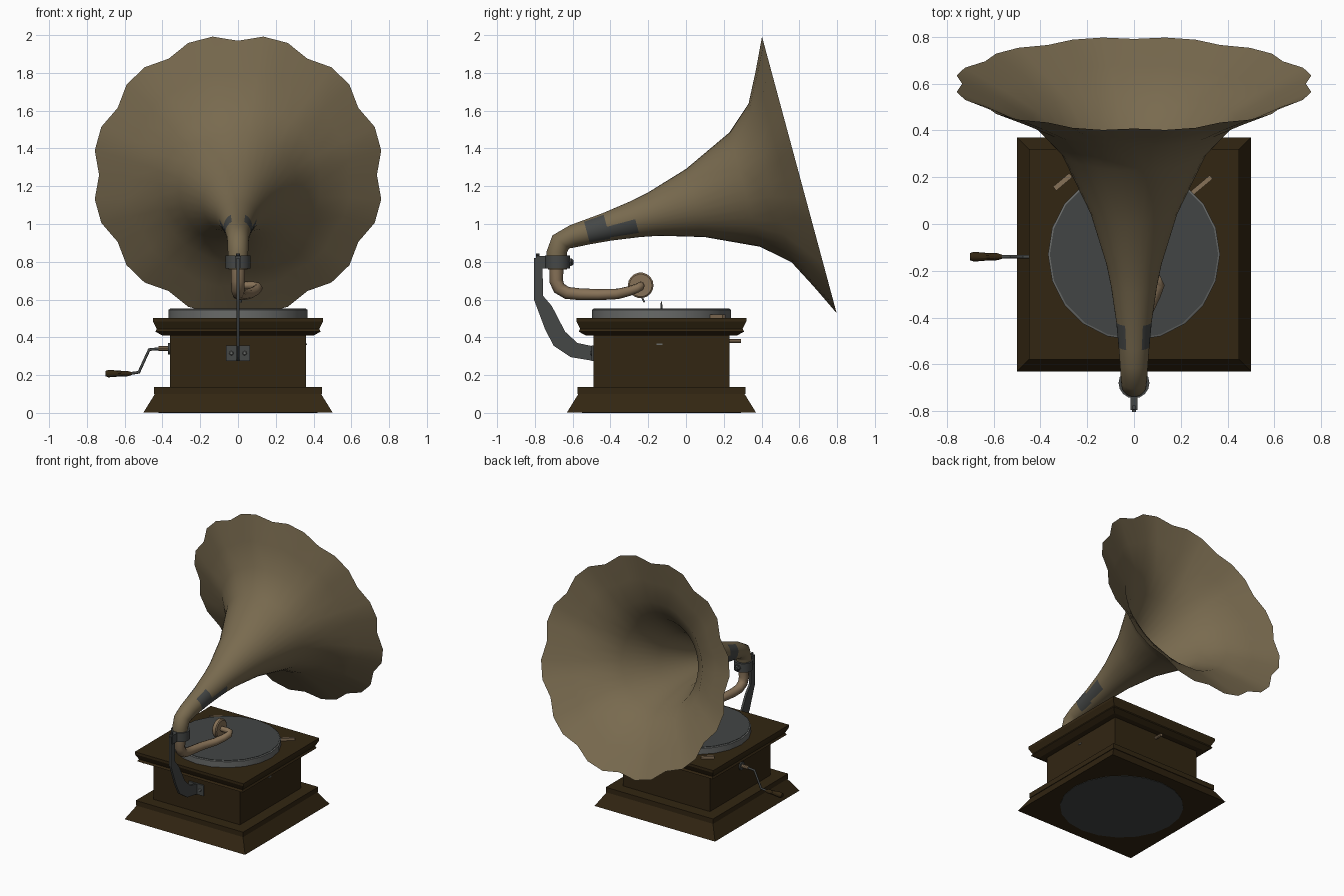
import bpy, bmesh, math
from mathutils import Vector

if "Cube" in bpy.data.objects:
    bpy.data.objects.remove(bpy.data.objects["Cube"])

CY = -0.13  # y centre of the case


def mat(name, r, g, b):
    m = bpy.data.materials.new(name)
    m.diffuse_color = (r, g, b, 1)
    m.use_nodes = True
    m.node_tree.nodes["Principled BSDF"].inputs["Base Color"].default_value = m.diffuse_color
    return m


BRASS = mat("aged_brass", 0.19, 0.145, 0.078)
COPPER = mat("worn_copper", 0.24, 0.165, 0.095)
WOOD = mat("dark_wood", 0.032, 0.019, 0.006)
IRON = mat("dark_iron", 0.06, 0.064, 0.062)
FELT = mat("grey_felt", 0.055, 0.06, 0.059)
STEEL = mat("steel", 0.14, 0.145, 0.14)


def finish(ob, angle=35):
    bpy.ops.object.select_all(action='DESELECT')
    ob.select_set(True)
    bpy.context.view_layer.objects.active = ob
    bpy.ops.object.shade_smooth_by_angle(angle=math.radians(angle))


def loft(name, rings, mats, cap=True, rule=None, angle=35):
    """Skin a list of equally sized closed rings; rule(ring, side) picks a material."""
    bm = bmesh.new()
    vs = [[bm.verts.new(p) for p in ring] for ring in rings]
    n = len(vs[0])
    for i in range(len(vs) - 1):
        for j in range(n):
            k = (j + 1) % n
            f = bm.faces.new((vs[i][j], vs[i][k], vs[i + 1][k], vs[i + 1][j]))
            f.material_index = rule(i, j) if rule else 0
    if cap:
        bm.faces.new(vs[0][::-1])
        bm.faces.new(vs[-1])
    bmesh.ops.recalc_face_normals(bm, faces=bm.faces)
    me = bpy.data.meshes.new(name)
    bm.to_mesh(me)
    bm.free()
    for m in mats:
        me.materials.append(m)
    ob = bpy.data.objects.new(name, me)
    bpy.context.collection.objects.link(ob)
    finish(ob, angle)
    return ob


def lathe(name, profile, m, centre=(0, 0, 0), axis=(0, 0, 1), sides=16, angle=35):
    """Turn (radius, height) pairs about an axis through centre."""
    q = Vector(axis).to_track_quat('Z', 'Y')
    rings = []
    for r, h in profile:
        rings.append([Vector(centre) + q @ Vector((r * math.cos(2 * math.pi * k / sides),
                                                   r * math.sin(2 * math.pi * k / sides), h))
                      for k in range(sides)])
    return loft(name, rings, [m], angle=angle)


def square(name, profile, m):
    """Square moulding from (half width, height) pairs."""
    rings = [[(sx * w, CY + sy * w, z) for sx, sy in ((-1, -1), (1, -1), (1, 1), (-1, 1))]
             for w, z in profile]
    return loft(name, rings, [m], angle=20)


def box(name, c, s, m, rot=0):
    bm = bmesh.new()
    bmesh.ops.create_cube(bm, size=1)
    for v in bm.verts:
        v.co = Vector((v.co.x * s[0], v.co.y * s[1], v.co.z * s[2]))
    me = bpy.data.meshes.new(name)
    bm.to_mesh(me)
    bm.free()
    me.materials.append(m)
    ob = bpy.data.objects.new(name, me)
    ob.location = c
    ob.rotation_euler.z = rot
    bpy.context.collection.objects.link(ob)
    return ob


def tube(name, pts, r, m, taper=1.0):
    cu = bpy.data.curves.new(name, 'CURVE')
    cu.dimensions = '3D'
    cu.bevel_depth, cu.bevel_resolution, cu.use_fill_caps = r, 2, True
    sp = cu.splines.new('POLY')
    sp.points.add(len(pts) - 1)
    for i, p in enumerate(pts):
        sp.points[i].co = (*p, 1)
        sp.points[i].radius = 1 + (taper - 1) * i / (len(pts) - 1)
    cu.materials.append(m)
    ob = bpy.data.objects.new(name, cu)
    bpy.context.collection.objects.link(ob)
    bpy.ops.object.select_all(action='DESELECT')
    ob.select_set(True)
    bpy.context.view_layer.objects.active = ob
    bpy.ops.object.convert(target='MESH')
    finish(bpy.context.view_layer.objects.active, 50)


# Wooden case: stepped plinth, box and cornice
square("case", [(0.5, 0.003), (0.44, 0.1), (0.445, 0.1), (0.445, 0.137), (0.36, 0.137),
                (0.36, 0.41), (0.40, 0.41), (0.438, 0.43), (0.43, 0.445), (0.45, 0.485),
                (0.45, 0.503)], WOOD)
lathe("base_pad", [(0.42, 0), (0.42, 0.004)], FELT, (0, CY, 0), sides=20)

# Turntable with felt top and spindle
lathe("platter", [(0.368, 0.5), (0.368, 0.546), (0.36, 0.55)], STEEL, (0, CY, 0), sides=20)
lathe("platter_felt", [(0.36, 0.549), (0.36, 0.553)], FELT, (0, CY, 0), sides=20)
lathe("spindle", [(0.006, 0.55), (0.003, 0.59)], STEEL, (0, CY, 0), sides=8)

# Horn: elbow stations, then straight flare along a tilted axis to a 12-lobed rim
N = 36
TILT = math.radians(15.1)
stations = [(-0.68, 0.76, 90, 0.05), (-0.685, 0.85, 88, 0.054), (-0.663, 0.905, 52, 0.056),
            (-0.6, 0.935, 15.1, 0.06)]
for t, r in ((-1.165, .066), (-1.055, .076), (-.9, .098), (-.8, .118), (-.57, .187),
             (-.3, .313), (-.161, .44), (-.08, .6), (0, .77)):
    stations.append((0.6 + t * math.cos(TILT), 1.26 + t * math.sin(TILT), 15.1, r))
rings = []
for i, (y, z, deg, r) in enumerate(stations):
    a = math.radians(deg)
    dip = {10: 0.012, 11: 0.028, 12: 0.045}.get(i, 0)  # flute depth near the rim
    ring = []
    for j in range(N):
        u = 2 * math.pi * j / N
        rr = r * (1 - (dip if j % 3 == 0 else 0))
        s = rr * math.sin(u)
        ring.append((rr * math.cos(u), y - s * math.sin(a), z + s * math.cos(a)))
    rings.append(ring)


def worn(i, j):
    s = math.sin(2 * math.pi * (j + 0.5) / N)  # worn patch on both sides of the neck
    return int((i == 4 and abs(s) < 0.85) or (i == 5 and -0.78 < s < 0.0))


loft("horn", rings, [BRASS, IRON], cap=False, rule=worn, angle=60)

# Clamp that holds the horn on the bracket
lathe("clamp_ring", [(0.05, 0.765), (0.066, 0.765), (0.066, 0.832), (0.05, 0.832)],
      IRON, (0, -0.68, 0))
box("clamp_tab", (0, -0.765, 0.798), (0.03, 0.06, 0.065), IRON)
lathe("clamp_bolt", [(0.022, 0), (0.022, 0.02), (0.012, 0.03)], IRON,
      (0, -0.625, 0.798), (0, 1, 0), 6)

# Flat S-shaped bracket and its mounting plate
outline = [(-0.805, 0.82), (-0.805, 0.6), (-0.745, 0.44), (-0.7, 0.355), (-0.61, 0.295),
           (-0.49, 0.275), (-0.49, 0.352), (-0.575, 0.37), (-0.64, 0.43), (-0.71, 0.565),
           (-0.757, 0.62), (-0.76, 0.82)]
loft("bracket", [[(x, y, z) for y, z in outline] for x in (-0.008, 0.008)], [IRON], angle=20)
box("bracket_plate", (0, -0.494, 0.316), (0.125, 0.012, 0.08), IRON)
for sx in (-1, 1):
    lathe("plate_screw", [(0.012, 0), (0.008, 0.006)], STEEL,
          (sx * 0.035, -0.5, 0.316), (0, -1, 0), 8)
lathe("bracket_screw", [(0.006, 0.81), (0.006, 0.83), (0.01, 0.832), (0.01, 0.845)],
      IRON, (0, -0.785, 0), sides=8)

# Tone arm with a side hook into the sound box
tube("tone_arm", [(0, -0.685, 0.77), (0, -0.688, 0.7), (0, -0.672, 0.66), (0, -0.63, 0.635),
                  (0.005, -0.56, 0.628), (0.02, -0.46, 0.626), (0.06, -0.36, 0.63),
                  (0.09, -0.3, 0.645), (0.107, -0.26, 0.66), (0.1, -0.24, 0.67),
                  (0.075, -0.24, 0.675), (0.03, -0.24, 0.675)], 0.038, COPPER, 0.5)
lathe("sound_box", [(0.062, -0.018), (0.068, -0.012), (0.068, 0.012), (0.06, 0.018)],
      COPPER, (0.015, -0.24, 0.675), (1, 0, 0), 18)
tube("needle", [(0.015, -0.235, 0.615), (0.015, -0.22, 0.585)], 0.005, STEEL)

# Winding crank on the left side
lathe("crank_boss", [(0.03, 0), (0.03, 0.01)], IRON, (-0.36, -0.14, 0.34), (-1, 0, 0), 12)
lathe("crank_shaft", [(0.014, 0), (0.014, 0.06)], COPPER, (-0.36, -0.14, 0.34), (-1, 0, 0), 10)
tube("crank_arm", [(-0.41, -0.14, 0.34), (-0.47, -0.14, 0.335), (-0.525, -0.14, 0.215),
                   (-0.58, -0.14, 0.207)], 0.008, IRON)
lathe("crank_handle", [(0.009, 0), (0.015, 0.02), (0.016, 0.06), (0.021, 0.12), (0.015, 0.137)],
      WOOD, (-0.565, -0.14, 0.208), (-1, 0, 0), 10)

# Deck levers, rear rod and side slot
box("brake_lever", (-0.305, 0.18, 0.512), (0.09, 0.022, 0.018), COPPER, math.radians(40))
box("speed_lever", (0.29, 0.167, 0.512), (0.105, 0.02, 0.018), COPPER, math.radians(40))
lathe("rear_rod", [(0.011, 0), (0.011, 0.065)], COPPER, (0, 0.225, 0.38), (0, 1, 0), 8)
box("side_slot", (0.361, -0.14, 0.364), (0.006, 0.03, 0.007), STEEL)
